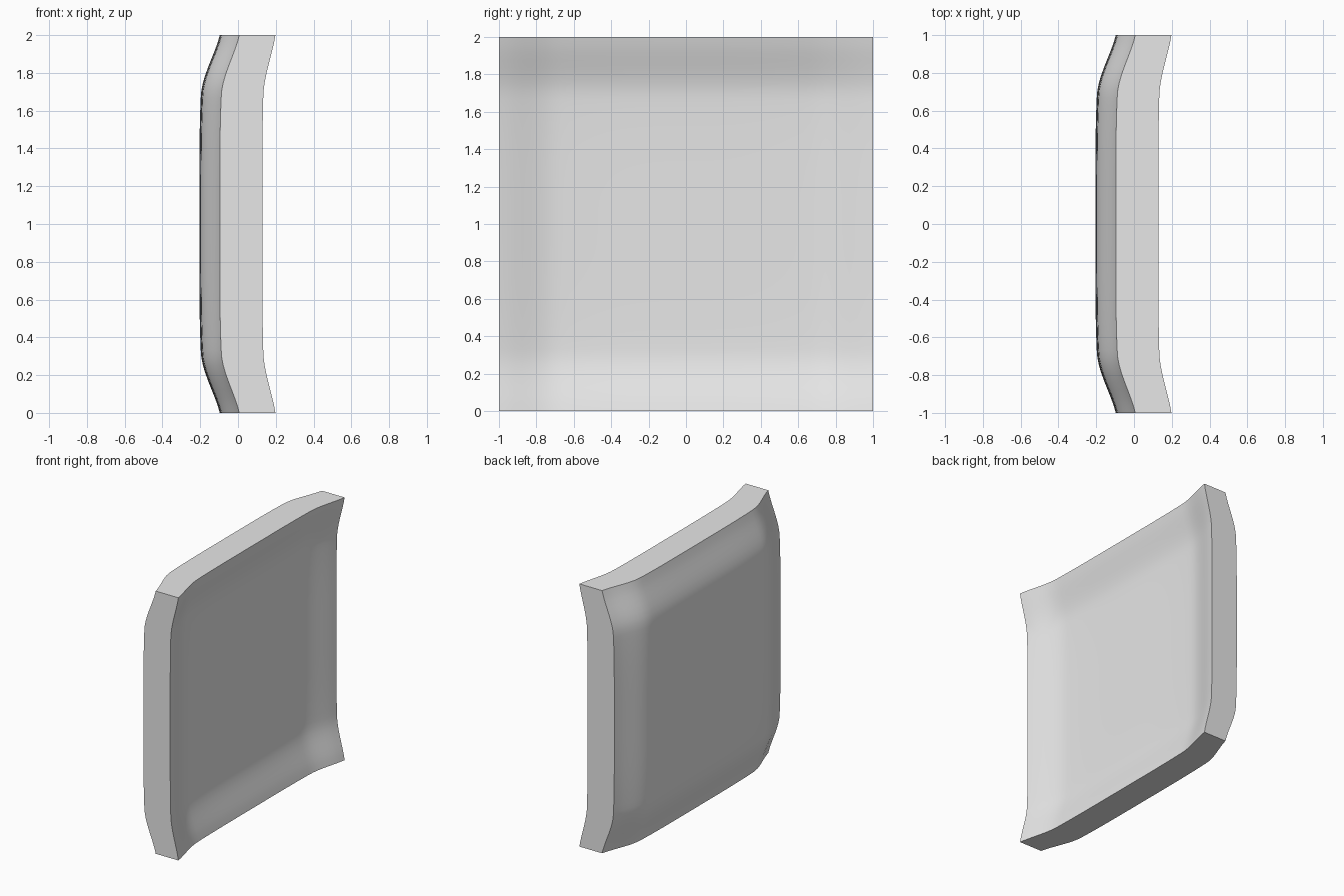
import bpy
import bmesh
import math

# Remove the default object
cube = bpy.data.objects.get("Cube")
if cube:
    bpy.data.objects.remove(cube, do_unlink=True)

SEGMENTS = 48


def flare(t):
    """Flat in the middle, sweeping up in an S towards the rim."""
    t = abs(t)
    u = min(max((t - 0.68) / 0.35, 0), 1)
    return 0.65 * u * u * (3 - 2 * u) + 0.35 * t ** 4


def dished(y, z, centre, rise, corner):
    """Depth of a dished surface at a point of the square."""
    a, b = flare(y), flare(z)
    return centre + rise * (a + b) - corner * a * b


# Grey material
grey = bpy.data.materials.new("light_grey")
grey.use_nodes = True
colour = (0.8, 0.8, 0.8, 1)
grey.diffuse_color = colour
bsdf = next(n for n in grey.node_tree.nodes if n.type == 'BSDF_PRINCIPLED')
bsdf.inputs["Base Color"].default_value = colour

# Square sheet extruded into a front and a back skin joined by flat rim walls
bm = bmesh.new()
bmesh.ops.create_grid(bm, x_segments=SEGMENTS, y_segments=SEGMENTS, size=1)
back = list(bm.verts)
result = bmesh.ops.extrude_face_region(bm, geom=list(bm.faces), use_keep_orig=True)
front = [g for g in result["geom"] if isinstance(g, bmesh.types.BMVert)]

# Bulging back skin and hollow front skin
for verts, shape in ((back, (-0.205, 0.11, 0.005)), (front, (0.04, 0.09, 0.02))):
    for v in verts:
        y, z = v.co.x, v.co.y
        v.co = (dished(y, z, *shape), y, z + 1)
bmesh.ops.recalc_face_normals(bm, faces=list(bm.faces))

mesh = bpy.data.meshes.new("dished_panel")
bm.to_mesh(mesh)
bm.free()
mesh.materials.append(grey)
panel = bpy.data.objects.new("dished_panel", mesh)
bpy.context.collection.objects.link(panel)

# Smooth skins, crisp rim
bpy.ops.object.select_all(action='DESELECT')
panel.select_set(True)
bpy.context.view_layer.objects.active = panel
bpy.ops.object.shade_smooth_by_angle(angle=math.radians(35))
